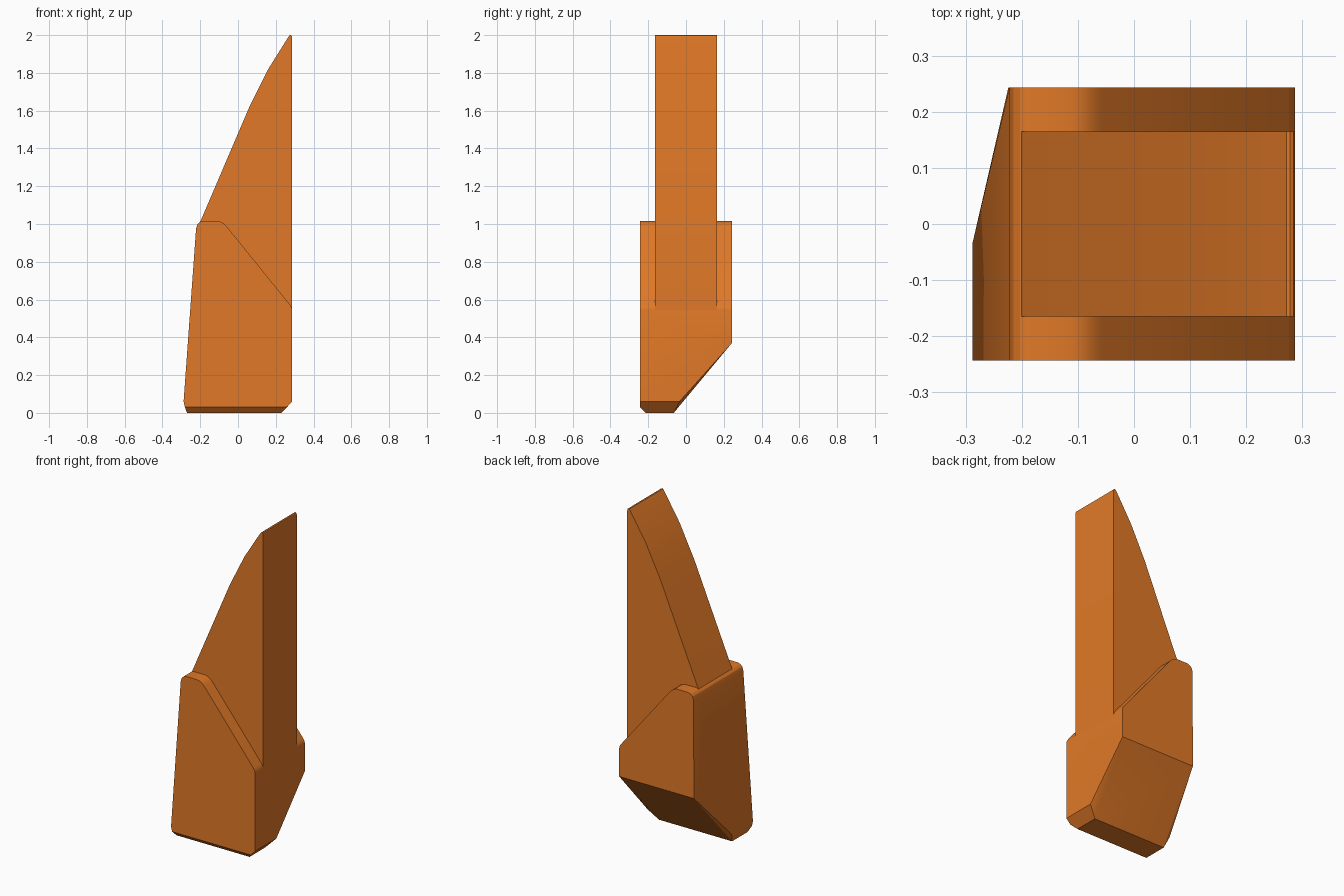
import bpy, bmesh, math

if "Cube" in bpy.data.objects:
    bpy.data.objects.remove(bpy.data.objects["Cube"])

orange = bpy.data.materials.new("orange")
orange.diffuse_color = (0.75, 0.19, 0.02, 1)
orange.use_nodes = True
orange.node_tree.nodes["Principled BSDF"].inputs["Base Color"].default_value = orange.diffuse_color


def finish(bm, name):
    bmesh.ops.recalc_face_normals(bm, faces=bm.faces)
    mesh = bpy.data.meshes.new(name)
    bm.to_mesh(mesh)
    bm.free()
    obj = bpy.data.objects.new(name, mesh)
    mesh.materials.append(orange)
    bpy.context.collection.objects.link(obj)
    bpy.ops.object.select_all(action='DESELECT')
    obj.select_set(True)
    bpy.context.view_layer.objects.active = obj
    bpy.ops.object.shade_smooth_by_angle(angle=math.radians(25))
    return obj


# Blade: side profile (x, z) extruded along y
profile = [(-0.205, 1.0), (0.06, 1.62), (0.16, 1.82), (0.265, 1.988),
           (0.272, 1.998), (0.278, 2.0), (0.284, 1.997), (0.287, 1.985),
           (0.287, 0.545), (0.2, 0.6), (-0.15, 0.95)]
bm = bmesh.new()
face = bm.faces.new([bm.verts.new((x, -0.165, z)) for x, z in profile])
ext = bmesh.ops.extrude_face_region(bm, geom=[face])
bmesh.ops.translate(bm, vec=(0, 0.33, 0),
                    verts=[v for v in ext["geom"] if isinstance(v, bmesh.types.BMVert)])
finish(bm, "blade")

# Socket base: convex block, rounded top shoulders on front and back
shoulder = [(0.287, 0.545), (0.284, 0.558), (0.275, 0.573), (-0.058, 0.985),
            (-0.073, 1.0), (-0.09, 1.011), (-0.11, 1.016), (-0.185, 1.016),
            (-0.203, 1.01), (-0.215, 0.998), (-0.222, 0.975)]
points = [(x, y, z) for x, z in shoulder for y in (-0.243, 0.243)]
# bottom of the back wall
points += [(0.287, 0.243, 0.37), (-0.224, 0.243, 0.37)]
# bevelled foot
points += [(-0.288, y, 0.06) for y in (-0.243, -0.035)]
points += [(0.287, y, 0.06) for y in (-0.243, -0.035)]
points += [(-0.281, -0.243, 0.03), (0.258, -0.243, 0.03)]
points += [(x, y, 0) for x in (-0.27, 0.23) for y in (-0.215, -0.065)]

bm = bmesh.new()
for p in points:
    bm.verts.new(p)
bmesh.ops.convex_hull(bm, input=bm.verts)
bmesh.ops.delete(bm, geom=[v for v in bm.verts if not v.link_faces], context='VERTS')
bmesh.ops.dissolve_limit(bm, angle_limit=math.radians(0.5), verts=bm.verts, edges=bm.edges)
finish(bm, "socket_base")
